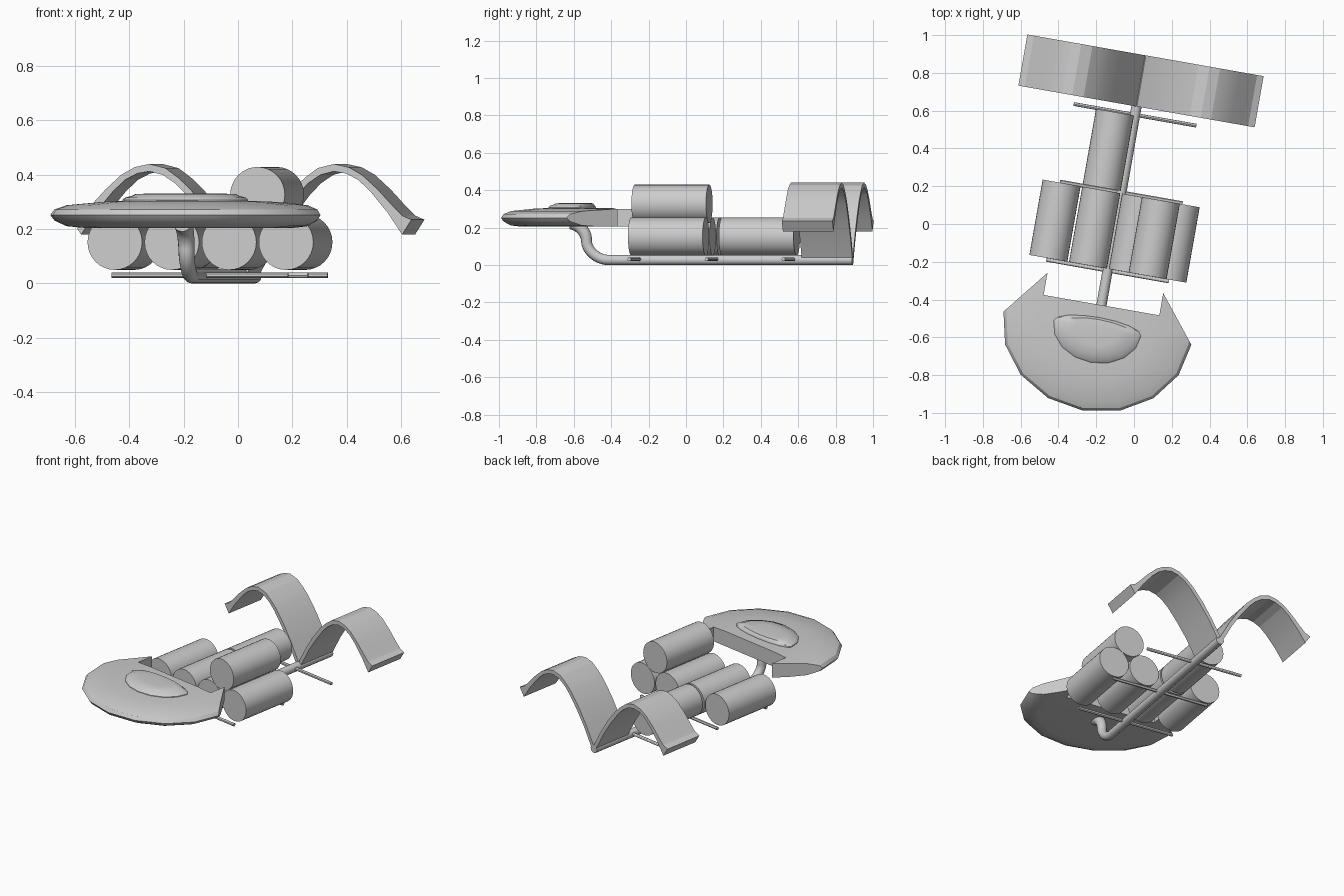
import bpy, bmesh, math
from mathutils import Matrix, Vector

if "Cube" in bpy.data.objects:
    bpy.data.objects.remove(bpy.data.objects["Cube"])

# Everything is built around the spine axis, then turned 10 degrees
PLACE = Matrix.Rotation(math.radians(-10), 4, 'Z') @ Matrix.Translation((-0.095, 0, 0))


def finish(name, bm, smooth=None):
    bmesh.ops.recalc_face_normals(bm, faces=bm.faces)
    me = bpy.data.meshes.new(name)
    bm.to_mesh(me)
    bm.free()
    ob = bpy.data.objects.new(name, me)
    bpy.context.collection.objects.link(ob)
    ob.matrix_world = PLACE
    if smooth:
        bpy.ops.object.select_all(action='DESELECT')
        ob.select_set(True)
        bpy.context.view_layer.objects.active = ob
        bpy.ops.object.shade_smooth_by_angle(angle=math.radians(smooth))
    return ob


def cylinder(name, centre, r, length, axis, seg=32):
    bm = bmesh.new()
    rot = Matrix.Rotation(math.pi / 2, 4, 'X' if axis == 'Y' else 'Y')
    bmesh.ops.create_cone(bm, cap_ends=True, segments=seg, radius1=r, radius2=r,
                          depth=length, matrix=Matrix.Translation(centre) @ rot)
    return finish(name, bm, 30)


def loft(rings, closed=True):
    """Skin between rings of equal point count and cap both ends."""
    bm = bmesh.new()
    vs = [[bm.verts.new(p) for p in ring] for ring in rings]
    n = len(vs[0])
    for a, b in zip(vs, vs[1:]):
        for i in range(n):
            j = (i + 1) % n
            bm.faces.new((a[i], a[j], b[j], b[i]))
    bm.faces.new(vs[0])
    bm.faces.new(vs[-1])
    return bm


# Saucer hull: half ellipse extended straight backwards
CY = -0.577


def hull_ring(s, z):
    pts = [(-0.505 * s, -0.25, z)]
    for i in range(9):
        a = math.pi + i * math.pi / 8
        pts.append((0.505 * s * math.cos(a), CY + 0.443 * s * math.sin(a), z))
    return pts + [(0.505 * s, -0.25, z)]


hull_profile = [(0.75, 0.205), (0.88, 0.211), (0.97, 0.232), (1.0, 0.252),
                (0.97, 0.272), (0.88, 0.288), (0.6, 0.301), (0.4, 0.305)]
bm = loft([hull_ring(s, z) for s, z in hull_profile])
# slanted cuts that leave the two rear points
for side in (1, -1):
    res = bmesh.ops.bisect_plane(bm, geom=bm.verts[:] + bm.edges[:] + bm.faces[:],
                                 plane_co=(0.505 * side, CY, 0.25),
                                 plane_no=Vector((0.245 * side, 0.195, 0)).normalized(),
                                 clear_outer=True)
    edges = [e for e in res['geom_cut'] if isinstance(e, bmesh.types.BMEdge)]
    bmesh.ops.holes_fill(bm, edges=edges)
hull = finish("saucer_hull", bm, 30)

# Rectangular notch at the rear of the saucer
bm = bmesh.new()
bmesh.ops.create_cube(bm, size=1, matrix=Matrix.Translation((0, -0.203, 0.25))
                      @ Matrix.Diagonal((0.622, 0.5, 0.4, 1)))
cutter = finish("notch_cutter", bm)
cutter.hide_render = True
cutter.hide_viewport = True
mod = hull.modifiers.new("notch", 'BOOLEAN')
mod.operation = 'DIFFERENCE'
mod.solver = 'EXACT'
mod.object = cutter


# Low dome on the saucer
def dome_ring(s, z):
    pts = []
    for i in range(16):
        a = i * math.pi / 8
        ry = 0.058 if math.sin(a) > 0 else 0.185
        pts.append((0.235 * s * math.cos(a), CY + ry * s * math.sin(a), z))
    return pts


finish("saucer_dome", loft([dome_ring(s, z) for s, z in
       [(1.0, 0.29), (1.0, 0.308), (0.96, 0.316), (0.86, 0.322), (0.8, 0.329), (0.5, 0.332)]]), 30)

# Spine tube and curved neck rising into the saucer
cu = bpy.data.curves.new("spine_tube", 'CURVE')
cu.dimensions = '3D'
cu.bevel_depth = 0.027
cu.bevel_resolution = 4
cu.use_fill_caps = True
sp = cu.splines.new('BEZIER')
path = [(0.888, 0.027, 0.1, 0, 1), (-0.44, 0.027, 0.06, 0, 1),
        (-0.556, 0.125, 0.0, 0.045, 1.1), (-0.64, 0.225, 0.05, 0.01, 1.3)]
sp.bezier_points.add(len(path) - 1)
for p, (y, z, dy, dz, r) in zip(sp.bezier_points, path):
    p.co = (0, y, z)
    p.handle_left = (0, y + dy, z - dz)
    p.handle_right = (0, y - dy, z + dz)
    p.radius = r
tube = bpy.data.objects.new("spine_tube", cu)
bpy.context.collection.objects.link(tube)
tube.matrix_world = PLACE

# Thin cross bars under the tanks
for i, y in enumerate((-0.267, 0.153, 0.57)):
    cylinder(f"cross_bar_{i + 1}", (0, y, 0.03), 0.01, 0.66, 'X', 12)

# Tanks: a row of four, one stacked on top, one behind
tanks = [(-0.32, -0.055, 0.152), (-0.107, -0.055, 0.152), (0.107, -0.055, 0.152),
         (0.32, -0.055, 0.152), (0.2135, -0.055, 0.327), (-0.107, 0.363, 0.152)]
for i, c in enumerate(tanks):
    cylinder(f"tank_{i + 1}", c, 0.102, 0.405, 'Y')

# Arched rear fins, mirrored about the spine
outer = [(0, 0.05), (0.06, 0.16), (0.12, 0.255), (0.19, 0.345), (0.235, 0.388),
         (0.285, 0.425), (0.345, 0.44), (0.4, 0.428), (0.45, 0.4), (0.51, 0.345),
         (0.565, 0.285), (0.6, 0.25), (0.635, 0.235)]
inner = [(0.60, 0.18), (0.545, 0.262), (0.48, 0.34), (0.435, 0.382), (0.39, 0.405),
         (0.345, 0.413), (0.295, 0.4), (0.25, 0.37), (0.21, 0.33), (0.145, 0.245),
         (0.085, 0.155), (0.02, 0.035)]
for side, label in ((1, "right"), (-1, "left")):
    finish(f"rear_fin_{label}", loft([[(side * x, y, z) for x, z in outer + inner]
                                      for y in (0.615, 0.89)]), 15)
